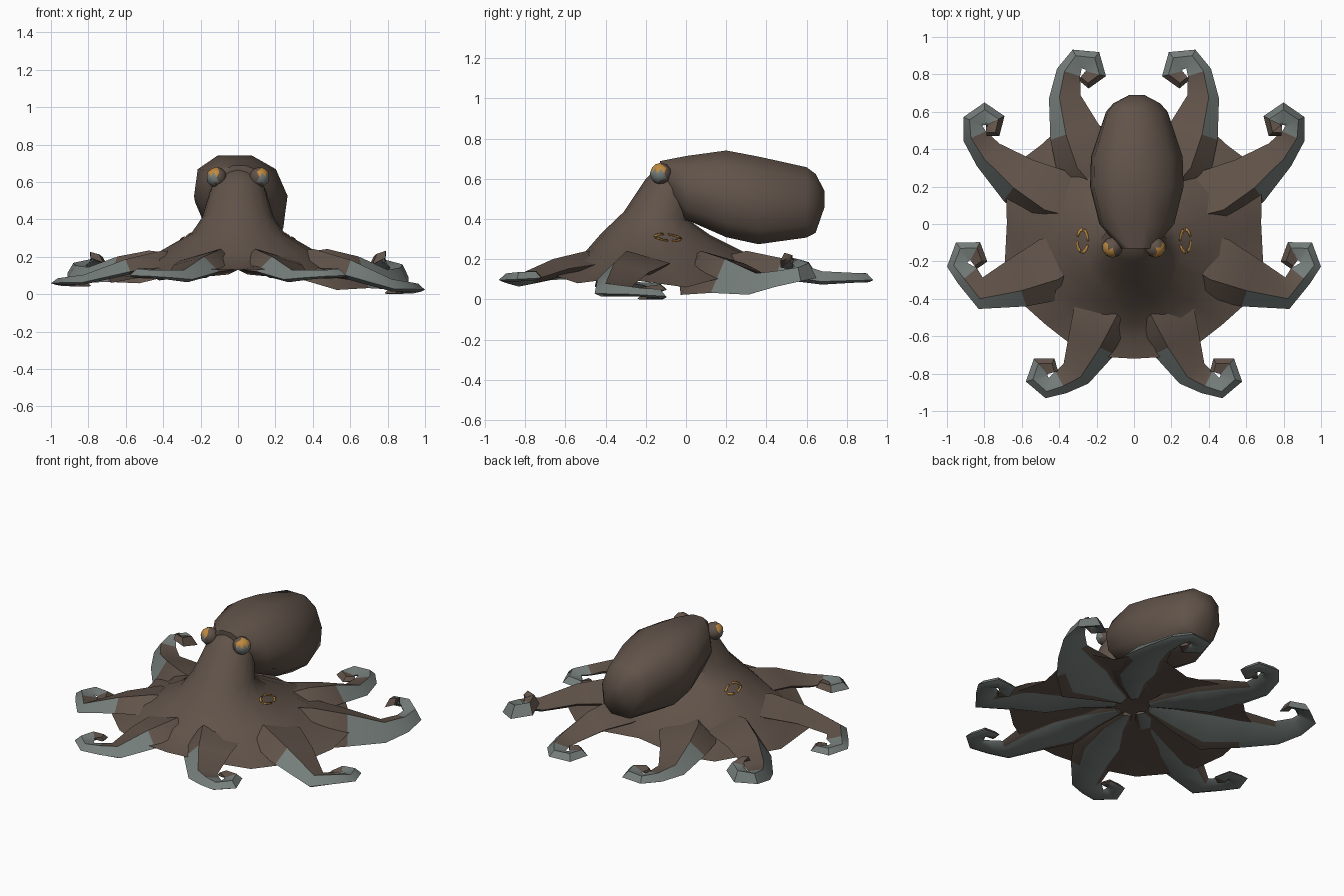
import bpy
import bmesh
from math import sin, cos, pi, radians, copysign
from mathutils import Vector
from mathutils.bvhtree import BVHTree

cube = bpy.data.objects.get("Cube")
if cube:
    bpy.data.objects.remove(cube, do_unlink=True)


def material(name, rgb):
    mat = bpy.data.materials.new(name)
    mat.use_nodes = True
    colour = (*rgb, 1)
    mat.diffuse_color = colour
    mat.node_tree.nodes["Principled BSDF"].inputs["Base Color"].default_value = colour
    return mat


BROWN, GREY, ORANGE = range(3)
PALETTE = [material("skin_brown", (.118, .086, .067)),
           material("sucker_grey", (.18, .21, .2)),
           material("eye_orange", (.52, .25, .05))]


def finish(name, bm, angle):
    """Turn a bmesh into a smooth shaded object."""
    bmesh.ops.recalc_face_normals(bm, faces=bm.faces)
    mesh = bpy.data.meshes.new(name)
    bm.to_mesh(mesh)
    bm.free()
    for mat in PALETTE:
        mesh.materials.append(mat)
    obj = bpy.data.objects.new(name, mesh)
    bpy.context.collection.objects.link(obj)
    bpy.ops.object.select_all(action='DESELECT')
    obj.select_set(True)
    bpy.context.view_layer.objects.active = obj
    bpy.ops.object.shade_smooth_by_angle(angle=angle)
    return obj


def loft(rings, colour=lambda segment, side: BROWN):
    """Skin a list of equal closed rings and cap both ends."""
    bm = bmesh.new()
    rows = [[bm.verts.new(point) for point in ring] for ring in rings]
    count = len(rows[0])
    for segment, (near, far) in enumerate(zip(rows, rows[1:])):
        for side in range(count):
            after = (side + 1) % count
            face = bm.faces.new((near[side], near[after], far[after], far[side]))
            face.material_index = colour(segment, side)
    bm.faces.new(rows[0])
    bm.faces.new(rows[-1])
    return bm


def turn(count):
    """Angles evenly spaced round a full circle."""
    return [2 * pi * step / count for step in range(count)]


# Mantle: y, half width, bottom z, top z
MANTLE = [(-.13, .09, .58, .69), (0, .2, .39, .72), (.2, .25, .3, .75),
          (.36, .245, .265, .72), (.6, .165, .3, .665),
          (.645, .125, .325, .63), (.69, .04, .46, .54)]


def mantle_ring(y, half_width, low, high):
    ring = []
    for angle in turn(10):
        across, upward = (copysign(abs(f) ** .85, f) for f in (cos(angle), sin(angle)))
        rise = upward * (high - low) / 2
        ring.append((.015 + half_width * across - .15 * rise, y, (high + low) / 2 + rise))
    return ring


finish("mantle", loft([mantle_ring(*row) for row in MANTLE]), 1.1)

# Arms: bend xy, knee xyz, curl centre xy, curl radius, curl start angle, tip z
ARMS = {
    "front_arm": ((.15, -.47), (.31, -.8, .1), (.455, -.8), .08, 215, .13),
    "front_side_arm": ((.43, -.24), (.82, -.37, .05), (.87, -.2), .08, 285, .01),
    "back_side_arm": ((.45, .13), (.78, .37, .1), (.79, .52), .08, -40, .22),
    "back_arm": ((.25, .33), (.37, .68, .11), (.265, .81), .085, 0, .11),
}
HALF_WIDTHS = (.03, .1, .175, .135, .085, .065, .055, .06, .055, .045, .03)


def stem_point(bend, knee, t):
    """Point on the parabola from the underside middle through bend to knee."""
    root = Vector((*bend, 0)) * .22 + Vector((0, 0, .15))
    middle = Vector((*bend, .18))
    return (root * (1 - t) * (1 - 2 * t) + middle * 4 * t * (1 - t)
            + Vector(knee) * t * (2 * t - 1))


def arm_path(bend, knee, centre, radius, start, tip_z):
    points = [stem_point(bend, knee, step / 4) for step in range(5)]
    for step in range(6):
        angle = radians(start + 62 * step)
        reach = radius * (1 - .03 * step ** 2)
        z = knee[2] + (tip_z - knee[2]) * (step + 1) / 6
        points.append(Vector((centre[0] + reach * cos(angle),
                              centre[1] + reach * sin(angle), z)))
    return points


# Last segment that stays brown on each side of an arm:
# inner top, outer top, outer margin, sucker strip, inner margin
BROWN_UNTIL = (4, 2, 2, -1, 3)


def arm_colour(segment, side):
    """Grey suckers below and on the curl, brown on top and at the curl's middle."""
    curl_middle = segment == 9 or (segment == 8 and side < 2)
    return BROWN if curl_middle or segment <= BROWN_UNTIL[side] else GREY


def arm(name, mirror):
    tilt = .9 if name == "back_side_arm" else .25
    points = arm_path(*ARMS[name])
    rings = []
    for i, (point, half_width) in enumerate(zip(points, HALF_WIDTHS)):
        along = points[min(i + 1, len(points) - 1)] - points[max(i - 1, 0)]
        across = Vector((along.y, -along.x, 0)).normalized() * half_width
        outer = across - Vector((0, 0, tilt * half_width))
        up = Vector((0, 0, max(.35 * half_width, .012)))
        ring = [point - across, point + across * .35 + up, point + outer,
                point + outer * .6 - up * .8, point - across * .6 - up * .8]
        for corner in ring:
            corner.z = max(corner.z, 0)
            # The right side arms lie a little higher
            if mirror < 0 and "side" in name:
                corner.z = .04 + .8 * corner.z
            corner.x *= mirror
        rings.append(ring)
    finish(("left_" if mirror > 0 else "right_") + name, loft(rings, arm_colour), .7)


# Web rim: hollows between the arms alternate with points along the arms
HOLLOWS = [(0, -.72, .13), (.47, -.54, .08), (.68, 0, .06), (.5, .42, .09), (0, .48, .13)]
half_rim = [Vector(HOLLOWS[0])]
for hollow, (bend, knee, *curl) in zip(HOLLOWS[1:], ARMS.values()):
    half_rim += [stem_point(bend, knee, .85), Vector(hollow)]
rim = half_rim + [Vector((-p.x, p.y, p.z)) for p in half_rim[-2:0:-1]]

# Body: half width, front y and z, back y and z
BODY = [(.42, -.52, .215, .28, .24), (.25, -.42, .33, .12, .32), (.19, -.31, .435, .02, .39),
        (.15, -.2, .6, .05, .5), (.09, -.1, .69, .1, .66)]


def body_ring(half_width, front_y, front_z, back_y, back_z):
    ring = []
    for angle in turn(16):
        t = (1 - cos(angle)) / 2
        ring.append(Vector((half_width * sin(angle), front_y + t * (back_y - front_y),
                            front_z + t * (back_z - front_z))))
    return ring


underside = [Vector((0, -.05, .19)).lerp(point, .05) for point in rim]
shoulders = [body_ring(*row) for row in BODY]
# The web sags between the arms
sag = [high.lerp(low, .5) - Vector((0, 0, .03 if i % 2 == 0 else .01))
       for i, (high, low) in enumerate(zip(shoulders[0], rim))]
body = loft([underside, rim, sag] + shoulders)
surface = BVHTree.FromBMesh(body)
finish("body_and_web", body, .9)


def eye(name, mirror):
    """Bulging eye, brown behind, with an orange band above a grey front."""
    bm = bmesh.new()
    bmesh.ops.create_icosphere(bm, subdivisions=2, radius=.055)
    outward = Vector((mirror * .75, -.65, .15)).normalized()
    for face in bm.faces:
        if face.normal.dot(outward) > .42:
            face.material_index = ORANGE if face.normal.z > .3 else GREY
    bmesh.ops.translate(bm, verts=bm.verts, vec=(mirror * .115, -.125, .625))
    finish(name, bm, .6)


def eye_spot(name, mirror):
    """Thin broken ring laid on the body."""
    bm = bmesh.new()
    pairs = []
    for angle in turn(16):
        pair = []
        for scale in (.75, 1):
            above = Vector((mirror * (.275 + .033 * scale * cos(angle)),
                            -.09 + .07 * scale * sin(angle), 1))
            hit = surface.ray_cast(above, Vector((0, 0, -1)))[0]
            pair.append(bm.verts.new(hit + Vector((0, 0, .004))))
        pairs.append(pair)
    for i, (inner, outer) in enumerate(pairs):
        if i % 4:
            next_inner, next_outer = pairs[(i + 1) % len(pairs)]
            face = bm.faces.new((inner, outer, next_outer, next_inner))
            face.material_index = ORANGE
    plate = finish(name, bm, .5).modifiers.new("thickness", 'SOLIDIFY')
    plate.thickness = .004
    plate.offset = 0


for mirror, prefix in ((1, "left_"), (-1, "right_")):
    for arm_name in ARMS:
        arm(arm_name, mirror)
    eye(prefix + "eye", mirror)
    eye_spot(prefix + "eye_spot", mirror)
